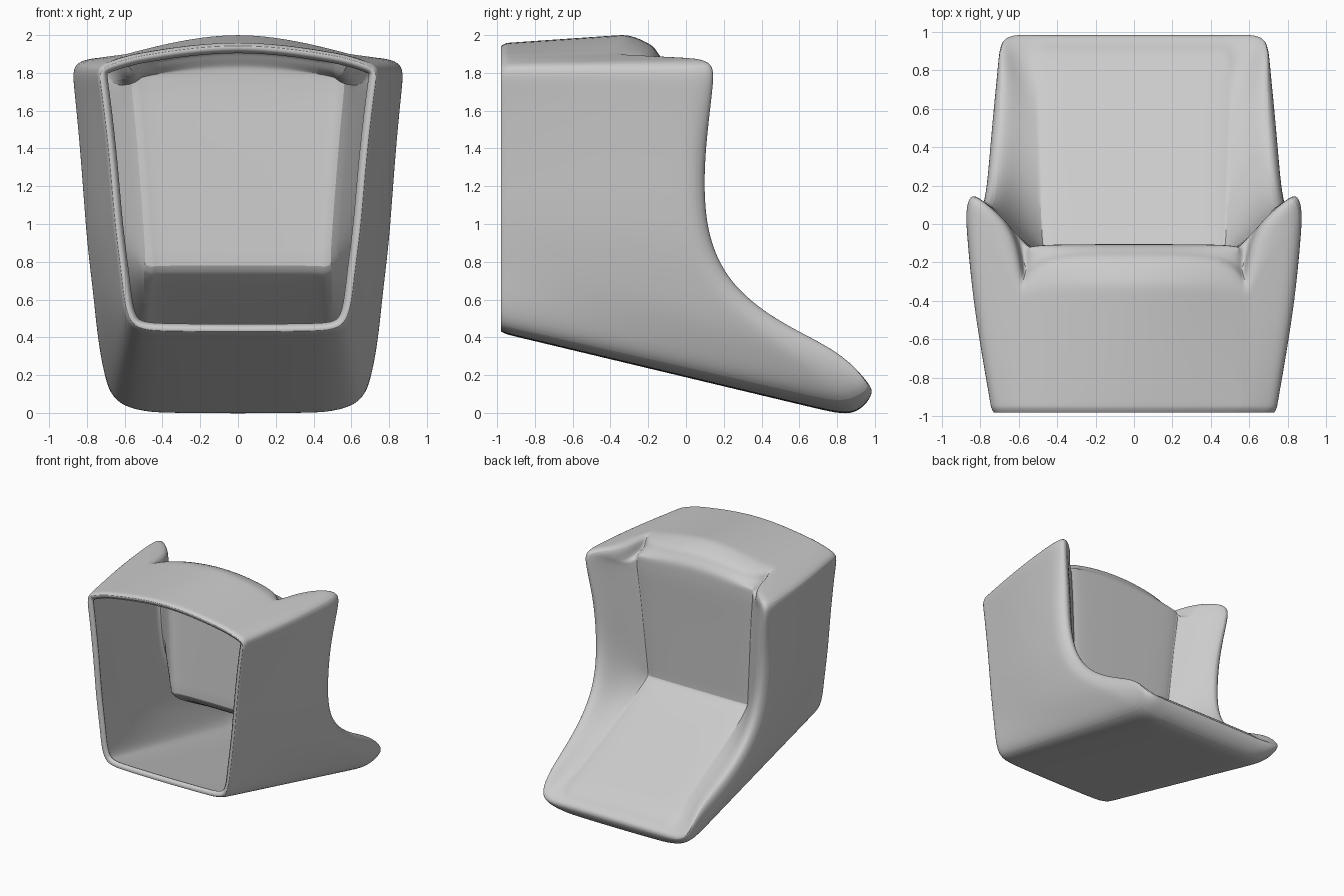
import bpy
import bmesh
from mathutils import Vector

if "Cube" in bpy.data.objects:
    bpy.data.objects.remove(bpy.data.objects["Cube"])

# One upholstery colour
fabric = bpy.data.materials.new("light_grey_fabric")
fabric.use_nodes = True
grey = (0.6, 0.6, 0.6, 1)
fabric.diffuse_color = grey
fabric.node_tree.nodes["Principled BSDF"].inputs["Base Color"].default_value = grey

# Half outlines, running from bottom centre, up the side, to top centre
# Open end of the shell (x, z)
open_end = [(0, .415), (.42, .42), (.48, .425), (.57, .445), (.61, .55), (.625, .7),
            (.645, .85), (.665, 1.02), (.68, 1.2), (.7, 1.42), (.735, 1.72),
            (.755, 1.83), (.68, 1.86), (.62, 1.88), (.58, 1.89), (.53, 1.905),
            (0, 1.985)]
# Outer side of the rim
outer_rim = [(0, .9, -.028), (.42, .9, -.024), (.5, .9, -.014), (.65, .87, .025),
             (.72, .76, .2), (.75, .44, .42), (.77, .2, .63), (.8, .08, .86),
             (.82, .05, 1.12), (.84, .05, 1.4), (.87, .08, 1.72), (.885, .08, 1.86),
             (.74, -.03, 1.88), (.64, -.22, 1.895), (.585, -.38, 1.9),
             (.53, -.3, 1.92), (0, -.3, 2.045)]
# Crest of the rim: foot edge, wing edge and headrest edge
crest = [(0, .98, .1), (.42, .98, .1), (.5, .98, .1), (.7, .99, .12),
         (.69, .84, .31), (.7, .5, .47), (.71, .24, .67), (.72, .12, .9),
         (.74, .09, 1.14), (.76, .1, 1.4), (.82, .14, 1.72), (.83, .15, 1.86),
         (.67, .02, 1.86), (.6, -.14, 1.86), (.575, -.34, 1.87),
         (.53, -.19, 1.89), (0, -.19, 1.98)]
# Seam around the seat and back panel
seam = [(0, .9, .21), (.42, .9, .21), (.5, .9, .21), (.5, .78, .27),
        (.5, .6, .36), (.49, .35, .485), (.485, .1, .615), (.475, -.1, .725),
        (.465, -.165, .78), (.49, -.15, 1.1), (.52, -.13, 1.5), (.54, -.12, 1.68),
        (.545, -.12, 1.75), (.545, -.12, 1.79), (.54, -.13, 1.82),
        (.5, -.115, 1.82), (0, -.105, 1.87)]

rear = [Vector((x, -.955, z)) for x, z in open_end]
outer, top, inner = ([Vector(p) for p in row] for row in (outer_rim, crest, seam))

# Turned-in edge of the open end
heart = Vector((0, -2.2, 1.15))
lip = [p.lerp(heart, .02) for p in rear]


def blend(a, b, t):
    return [p.lerp(q, t) for p, q in zip(a, b)]


# Side walls bow outwards a little between the open end and the rim
middle, near_rim = blend(rear, outer, .5), blend(rear, outer, .9)
for j in range(5, 13):
    middle[j].x += .025
    near_rim[j].x += .01

# Wings curve into the panel, with a groove beside the headrest
wing = blend(top, inner, .5)
for j in range(12, 15):
    wing[j] = top[j].lerp(inner[j], .25)
    wing[j].z = inner[j].z - .02

# Push the crest out so that smoothing settles on the wanted line
raised = [1.5 * t - .25 * (o + w) for t, o, w in zip(top, outer, wing)]

loops = [lip, rear, blend(rear, outer, .04), middle, near_rim,
         outer, raised, wing, inner]

bm = bmesh.new()
grid = [[bm.verts.new(p) for p in loop] for loop in loops]
for a, b in zip(grid, grid[1:]):
    for j in range(len(a) - 1):
        bm.faces.new((a[j], a[j + 1], b[j + 1], b[j]))

# Seat and back panel, spanning from the seam to the middle
edge = grid[-1]
first, last, fold = 2, len(edge) - 3, 8
rows = []
for j in range(first, last + 1):
    if j == first:
        rows.append([edge[j], edge[1], edge[0]])
    elif j == last:
        rows.append([edge[j], edge[-2], edge[-1]])
    else:
        p = edge[j].co
        rows.append([edge[j],
                     bm.verts.new((p.x * .88, p.y + .015, p.z + .005)),
                     bm.verts.new((0, p.y + .015, p.z + .005))])
for a, b in zip(rows, rows[1:]):
    for i in range(2):
        bm.faces.new((a[i], a[i + 1], b[i + 1], b[i]))

# Firm creases along the panel seam and the fold between seat and back
crease = bm.edges.layers.float.new("crease_edge")
for j in range(first, last):
    bm.edges.get((edge[j], edge[j + 1]))[crease] = .6
fold_row = rows[fold - first]
for a, b in zip(fold_row, fold_row[1:]):
    bm.edges.get((a, b))[crease] = .7

bmesh.ops.recalc_face_normals(bm, faces=bm.faces[:])
bm.normal_update()
seat_face = bm.edges.get((rows[3][1], rows[3][2])).link_faces[0]
if seat_face.normal.z < 0:
    bmesh.ops.reverse_faces(bm, faces=bm.faces[:])

mesh = bpy.data.meshes.new("lounge_chair_shell")
bm.to_mesh(mesh)
bm.free()
mesh.materials.append(fabric)
chair = bpy.data.objects.new("lounge_chair_shell", mesh)
bpy.context.collection.objects.link(chair)

mirror = chair.modifiers.new("mirror", 'MIRROR')
mirror.use_clip = True
smooth = chair.modifiers.new("smooth", 'SUBSURF')
smooth.levels = smooth.render_levels = 3

# Padding thickness, hollow inside
padding = chair.modifiers.new("padding", 'SOLIDIFY')
padding.thickness = .045
padding.offset = -1

bpy.context.view_layer.objects.active = chair
chair.select_set(True)
bpy.ops.object.shade_smooth_by_angle(angle=.7)
